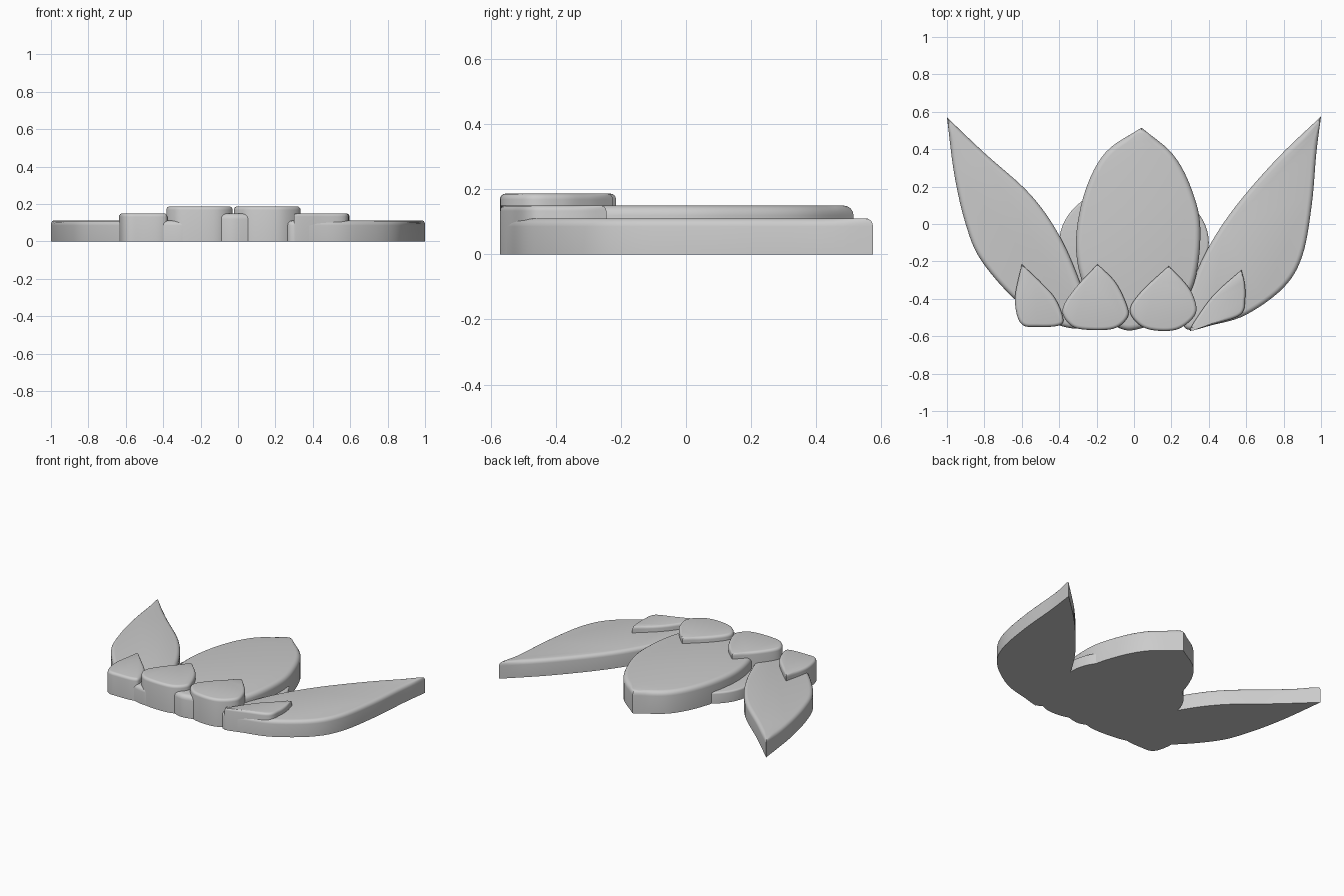
import bpy, bmesh, math
from mathutils import Vector

cube = bpy.data.objects.get("Cube")
if cube:
    bpy.data.objects.remove(cube)

grey = bpy.data.materials.new("plain_grey")
grey.use_nodes = True
tint = (0.6, 0.6, 0.6, 1)
grey.diffuse_color = tint
grey.node_tree.nodes["Principled BSDF"].inputs["Base Color"].default_value = tint


def smooth_outline(points, steps=6):
    """Closed curve through the points, with one sharp corner at the first."""
    pts = [Vector(p) for p in points]
    pts.append(pts[0])
    ext = [2 * pts[0] - pts[1]] + pts + [2 * pts[-1] - pts[-2]]
    out = []
    for i in range(len(pts) - 1):
        a, b, c, d = ext[i:i + 4]
        for k in range(steps):
            t = k / steps
            out.append(0.5 * (2 * b + (c - a) * t + (2 * a - 5 * b + 4 * c - d) * t * t
                              + (3 * b - a - 3 * c + d) * t ** 3))
    return out


def add_slab(name, outline, height, radius=0.025, taper=0.1, segments=4):
    """Upright slab on the ground with a rounded top rim."""
    n = len(outline)
    area = sum(outline[i - 1].cross(outline[i]) for i in range(n))
    if area < 0:
        outline = outline[::-1]
    tip = max(outline, key=lambda p: p.y)
    inward = []
    for i, p in enumerate(outline):
        t = (p - outline[i - 1]).normalized() + (outline[(i + 1) % n] - p).normalized()
        t.normalize()
        ease = 1 if p == tip else min(1, (p - tip).length / taper)
        inward.append(Vector((-t.y, t.x)) * ease)

    # rings from the ground up and around the rim
    levels = [(0, 0)]
    for k in range(segments + 1):
        a = math.pi / 2 * k / segments
        levels.append((radius * (1 - math.cos(a)), height - radius * (1 - math.sin(a))))
    bm = bmesh.new()
    rings = []
    for inset, z in levels:
        rings.append([bm.verts.new((*(p + d * inset), z)) for p, d in zip(outline, inward)])
    for low, high in zip(rings, rings[1:]):
        for i in range(n):
            j = (i + 1) % n
            bm.faces.new((low[i], low[j], high[j], high[i]))
    bm.faces.new(rings[0][::-1])
    bm.faces.new(rings[-1])

    mesh = bpy.data.meshes.new(name)
    bm.to_mesh(mesh)
    bm.free()
    mesh.materials.append(grey)
    obj = bpy.data.objects.new(name, mesh)
    bpy.context.collection.objects.link(obj)
    bpy.ops.object.select_all(action='DESELECT')
    obj.select_set(True)
    bpy.context.view_layer.objects.active = obj
    bpy.ops.object.shade_smooth_by_angle(angle=math.radians(35))


# low oval backing
oval = [Vector((0.4 * math.cos(a), -0.1 + 0.31 * math.sin(a)))
        for a in (math.tau * i / 64 for i in range(64))]
add_slab("backing_oval", oval, 0.075, radius=0.012)

# long side petals
add_slab("right_long_petal", smooth_outline([
    (-1, .57), (-.96, .26), (-.9, 0), (-.82, -.19), (-.64, -.4), (-.46, -.52),
    (-.29, -.56), (-.24, -.5), (-.29, -.31), (-.4, -.06), (-.556, .16), (-.8, .38)]), 0.111, taper=0.14)
add_slab("left_long_petal", smooth_outline([
    (1, .575), (.975, .38), (.95, .1), (.9, -.17), (.8, -.34), (.6, -.485), (.42, -.54),
    (.29, -.565), (.26, -.5), (.3, -.35), (.39, -.14), (.54, .09), (.77, .355)]), 0.111, taper=0.14)

# broad middle petal
add_slab("middle_petal", smooth_outline([
    (.04, .515), (-.15, .385), (-.26, .18), (-.31, -.08), (-.28, -.3), (-.18, -.48), (-.07, -.56),
    (.03, -.56), (.2, -.49), (.32, -.32), (.355, -.03), (.31, .18), (.21, .37)]), 0.15, radius=0.03)

# four small front petals
add_slab("right_outer_small_petal", smooth_outline([
    (-.6, -.215), (-.635, -.38), (-.625, -.49), (-.59, -.543), (-.52, -.55), (-.41, -.545),
    (-.378, -.51), (-.42, -.4), (-.5, -.31)]), 0.15, radius=0.018)
add_slab("right_inner_small_petal", smooth_outline([
    (-.195, -.215), (-.32, -.35), (-.383, -.46), (-.34, -.54), (-.26, -.565), (-.11, -.56),
    (-.035, -.5), (-.04, -.43), (-.1, -.31)]), 0.187, radius=0.018)
add_slab("left_inner_small_petal", smooth_outline([
    (.185, -.225), (.04, -.36), (-.022, -.46), (.03, -.54), (.12, -.57), (.24, -.56),
    (.33, -.48), (.315, -.38), (.26, -.3)]), 0.187, radius=0.018)
add_slab("left_outer_small_petal", smooth_outline([
    (.575, -.245), (.435, -.37), (.35, -.48), (.302, -.56), (.318, -.568), (.43, -.535),
    (.57, -.485), (.594, -.4), (.592, -.32)]), 0.15, radius=0.016)
